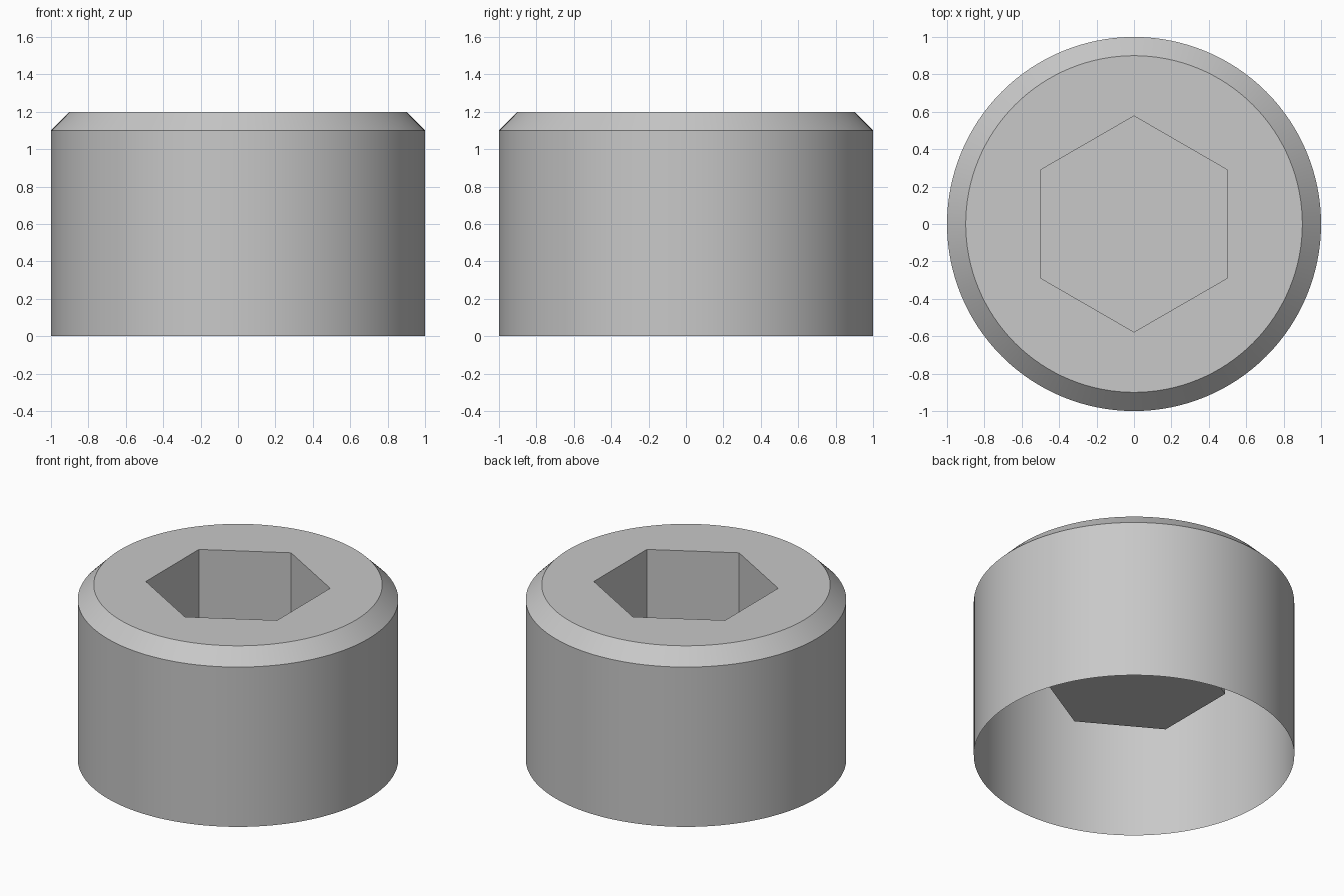
import bpy
import bmesh
from math import cos, sin, pi, sqrt, radians

RADIUS, CHAMFER, HEIGHT = 1.0, 0.1, 1.2
HEX_RADIUS, FLOOR_Z = 1 / sqrt(3), 0.5
SIDES = 128

cube = bpy.data.objects.get("Cube")
if cube:
    bpy.data.objects.remove(cube, do_unlink=True)

# Single grey metal colour
metal = bpy.data.materials.new("grey metal")
metal.use_nodes = True
grey = (0.58, 0.58, 0.58, 1)
metal.diffuse_color = grey
metal.node_tree.nodes["Principled BSDF"].inputs["Base Color"].default_value = grey

bm = bmesh.new()


def ring(sides, radius, z, start=0.0):
    """Closed polygon of vertices at height z."""
    angles = [start + 2 * pi * i / sides for i in range(sides)]
    return [bm.verts.new((radius * cos(a), radius * sin(a), z)) for a in angles]


def wall(lower, upper):
    """Quads joining two rings of equal length."""
    n = len(lower)
    for i in range(n):
        j = (i + 1) % n
        bm.faces.new((lower[i], lower[j], upper[j], upper[i]))


def loop_edges(verts):
    return [bm.edges.get((v, verts[i - 1])) for i, v in enumerate(verts)]


# Outer shell, open underneath, with a chamfered top edge
base = ring(SIDES, RADIUS, 0)
shoulder = ring(SIDES, RADIUS, HEIGHT - CHAMFER)
rim = ring(SIDES, RADIUS - CHAMFER, HEIGHT)
wall(base, shoulder)
wall(shoulder, rim)

# Hexagonal socket with a closed floor
socket_top = ring(6, HEX_RADIUS, HEIGHT, pi / 2)
socket_floor = ring(6, HEX_RADIUS, FLOOR_Z, pi / 2)
wall(socket_top, socket_floor)
bm.faces.new(socket_floor)

# Flat top between the rim and the socket
bmesh.ops.triangle_fill(bm, edges=loop_edges(rim) + loop_edges(socket_top),
                        use_beauty=True, normal=(0, 0, 1))
bmesh.ops.recalc_face_normals(bm, faces=bm.faces)

mesh = bpy.data.meshes.new("socket_head")
bm.to_mesh(mesh)
bm.free()
mesh.materials.append(metal)

head = bpy.data.objects.new("socket_head", mesh)
bpy.context.collection.objects.link(head)
bpy.ops.object.select_all(action="DESELECT")
head.select_set(True)
bpy.context.view_layer.objects.active = head
bpy.ops.object.shade_smooth_by_angle(angle=radians(30))
